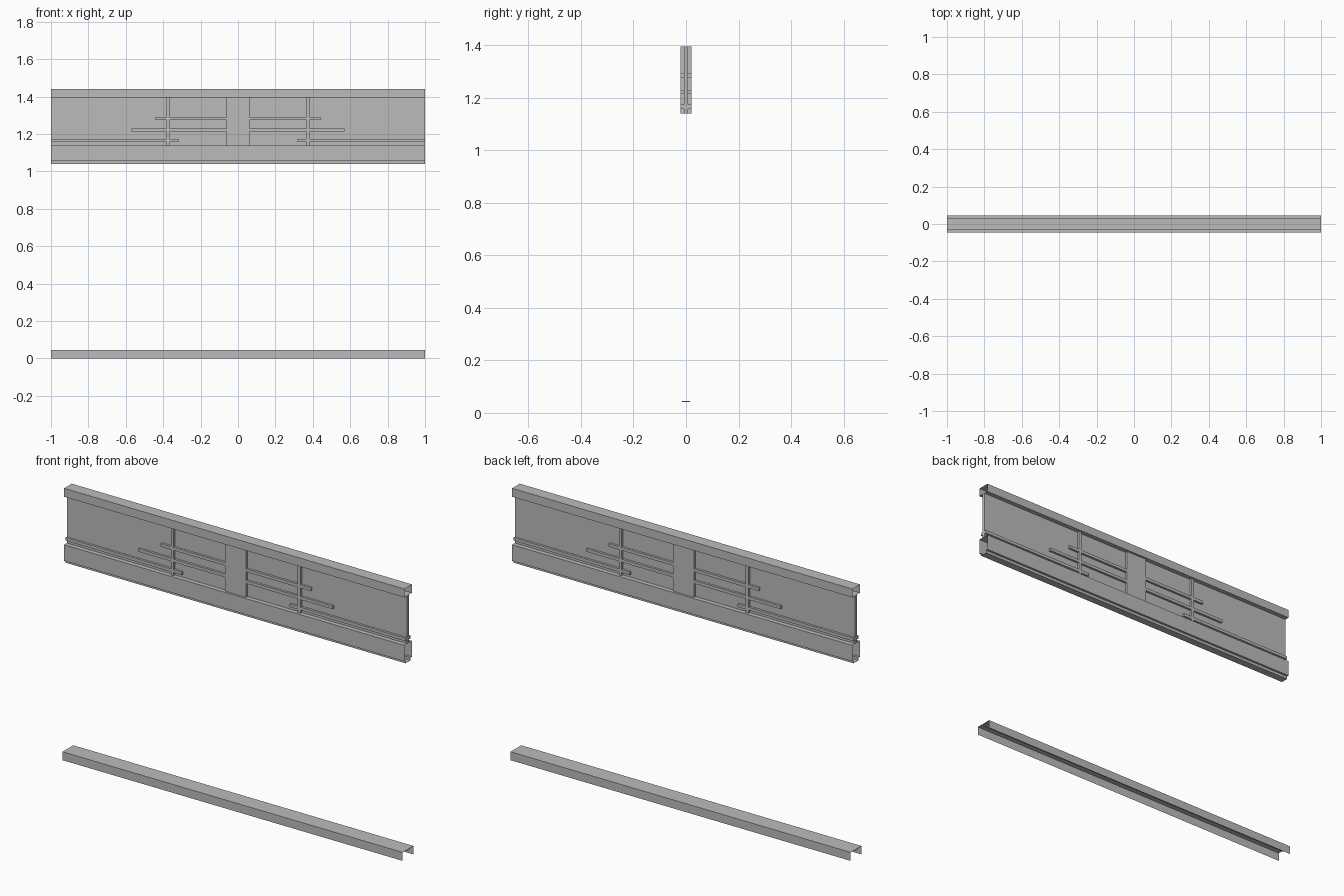
import bpy

cube = bpy.data.objects.get("Cube")
if cube:
    bpy.data.objects.remove(cube, do_unlink=True)

grey = bpy.data.materials.new("plain grey")
grey.use_nodes = True
COLOUR = (0.5, 0.5, 0.5, 1)
grey.diffuse_color = COLOUR
grey.node_tree.nodes["Principled BSDF"].inputs["Base Color"].default_value = COLOUR


def add_mesh(name, verts, faces):
    mesh = bpy.data.meshes.new(name)
    mesh.from_pydata(verts, [], faces)
    mesh.materials.append(grey)
    obj = bpy.data.objects.new(name, mesh)
    bpy.context.collection.objects.link(obj)
    return obj


def channel(name, half_profile, closed=False):
    """Sheet section given as (y, z) on the back side, mirrored to the front, run along x."""
    section = half_profile + [(-y, z) for y, z in reversed(half_profile)]
    n = len(section)
    verts = [(x, y, z) for x in (-1, 1) for y, z in section]
    faces = [(i, (i + 1) % n, n + (i + 1) % n, n + i) for i in range(n if closed else n - 1)]
    return add_mesh(name, verts, faces)


def box(name, x0, x1, z0, z1, depth):
    verts = [(x, y, z) for x in (x0, x1) for y in (-depth, depth) for z in (z0, z1)]
    faces = [(0, 1, 3, 2), (4, 6, 7, 5), (0, 4, 5, 1), (2, 3, 7, 6), (0, 2, 6, 4), (1, 5, 7, 3)]
    return add_mesh(name, verts, faces)


LOW, HIGH = 1.14, 1.395   # panel opening
DEPTH = 0.02              # half depth of the raised trim

# Folded sheet rails
channel("top_rail", [(0.008, HIGH), (0.032, HIGH), (0.032, 1.44)])
channel("bottom_rail", [(0.008, LOW), (0.032, LOW), (0.032, 1.055), (0.02, 1.055), (0.02, 1.04)])
channel("ground_track", [(0.045, 0), (0.045, 0.045)])
box("track_strip", -1, 1, 0.041, 0.045, 0.015)

# Panel and its middle post
box("panel", -1, 1, LOW, HIGH, 0.008)
box("middle_post", -0.062, 0.062, LOW, HIGH, DEPTH)

# Crossing trim bars on both halves
for side, s in (("left", 1), ("right", -1)):
    def bar(name, a, b, z0, z1):
        box(f"{side}_{name}", min(s * a, s * b), max(s * a, s * b), z0, z1, DEPTH)

    bar("upright_bar", 0.365, 0.381, LOW, HIGH)
    bar("upper_bar", 0.062, 0.442, 1.275, 1.291)
    bar("middle_bar", 0.062, 0.57, 1.213, 1.229)
    bar("lower_bar", 0.317, 1, 1.157, 1.173)
